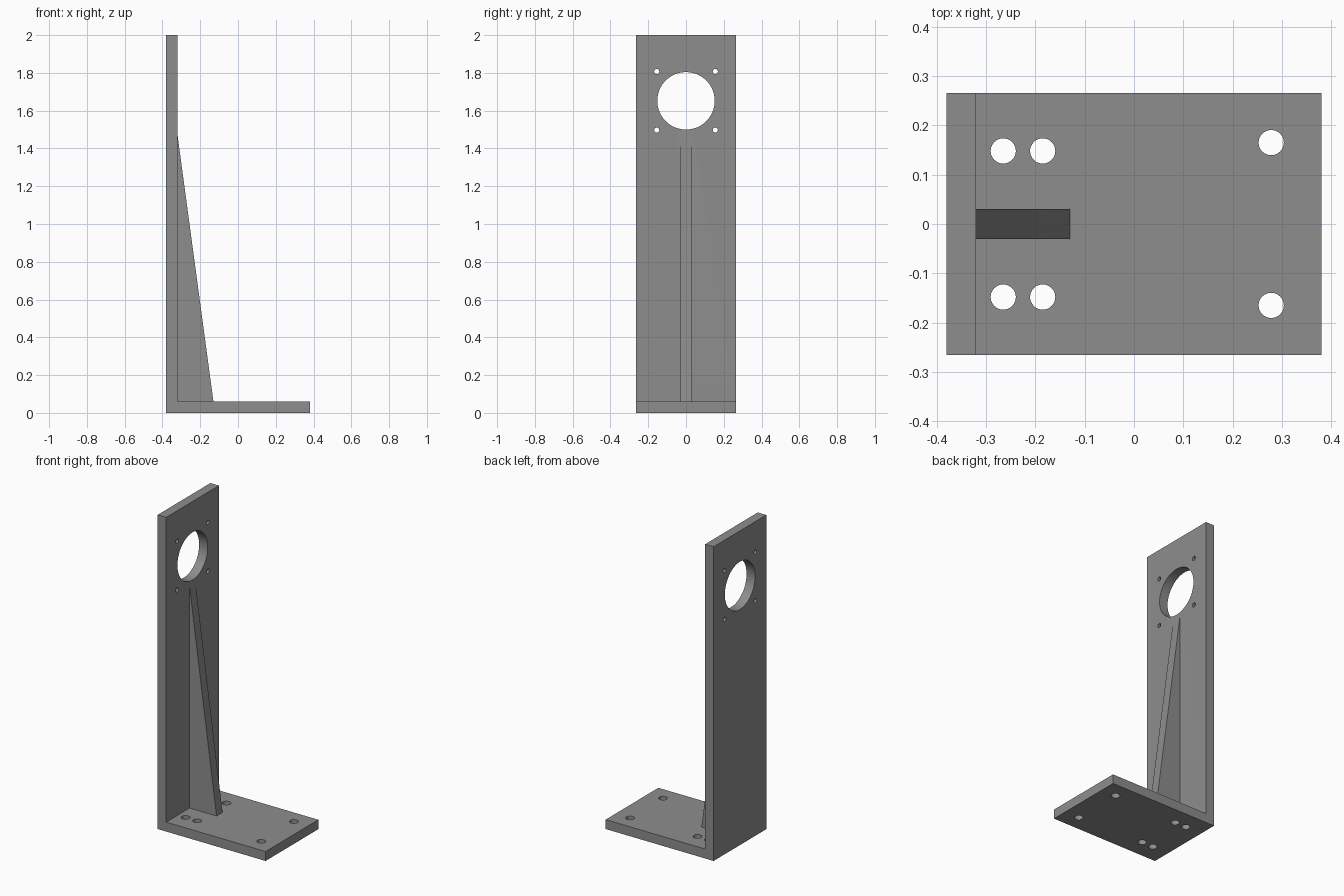
import bpy, bmesh, math
from mathutils import Matrix, Vector

if "Cube" in bpy.data.objects:
    bpy.data.objects.remove(bpy.data.objects["Cube"])

grey = bpy.data.materials.new("metal grey")
grey.diffuse_color = (0.27, 0.27, 0.27, 1)
grey.use_nodes = True
grey.node_tree.nodes["Principled BSDF"].inputs["Base Color"].default_value = grey.diffuse_color


def finish(name, bm):
    bmesh.ops.recalc_face_normals(bm, faces=bm.faces)
    mesh = bpy.data.meshes.new(name)
    bm.to_mesh(mesh)
    bm.free()
    mesh.materials.append(grey)
    ob = bpy.data.objects.new(name, mesh)
    bpy.context.collection.objects.link(ob)
    return ob


def extrude_profile(name, points, half_width):
    """Extrude an x-z outline symmetrically along y."""
    bm = bmesh.new()
    face = bm.faces.new([bm.verts.new((x, -half_width, z)) for x, z in points])
    new = bmesh.ops.extrude_face_region(bm, geom=[face])["geom"]
    bmesh.ops.translate(bm, vec=Vector((0, 2 * half_width, 0)),
                        verts=[v for v in new if isinstance(v, bmesh.types.BMVert)])
    return finish(name, bm)


def add_cylinder(bm, centre, radius, sides, along_x=False):
    turn = Matrix.Rotation(math.pi / 2, 4, 'Y') if along_x else Matrix()
    bmesh.ops.create_cone(bm, cap_ends=True, segments=sides, radius1=radius,
                          radius2=radius, depth=0.2,
                          matrix=Matrix.Translation(centre) @ turn)


def boolean(target, tool, operation):
    mod = target.modifiers.new(tool.name, 'BOOLEAN')
    mod.operation, mod.solver, mod.object = operation, 'EXACT', tool
    bpy.context.view_layer.objects.active = target
    bpy.ops.object.modifier_apply(modifier=mod.name)
    bpy.data.objects.remove(tool)


# L-shaped plate: base and upright in one piece
bracket = extrude_profile("bracket", [(-0.38, 0), (0.38, 0), (0.38, 0.06),
                                      (-0.32, 0.06), (-0.32, 2), (-0.38, 2)], 0.265)

# Tapered stiffening rib, sunk slightly into both plates
rib = extrude_profile("rib", [(-0.32, 1.47), (-0.35, 1.47), (-0.35, 0.03),
                              (-0.13, 0.03), (-0.13, 0.06)], 0.03)
boolean(bracket, rib, 'UNION')

# Motor opening with its four screw holes, and the base mounting holes
bm = bmesh.new()
add_cylinder(bm, (-0.35, 0, 1.652), 0.152, 96, True)
for side in (-1, 1):
    for z in (1.497, 1.807):
        add_cylinder(bm, (-0.35, side * 0.155, z), 0.0135, 32, True)
    for x, y in ((-0.265, 0.148), (-0.185, 0.148), (0.278, 0.165)):
        add_cylinder(bm, (x, side * y, 0.03), 0.0255, 48)
boolean(bracket, finish("hole_cutter", bm), 'DIFFERENCE')

# Smooth hole walls, crisp plate edges
bpy.ops.object.select_all(action='DESELECT')
bracket.select_set(True)
bpy.context.view_layer.objects.active = bracket
bpy.ops.object.shade_smooth_by_angle(angle=math.radians(30))
